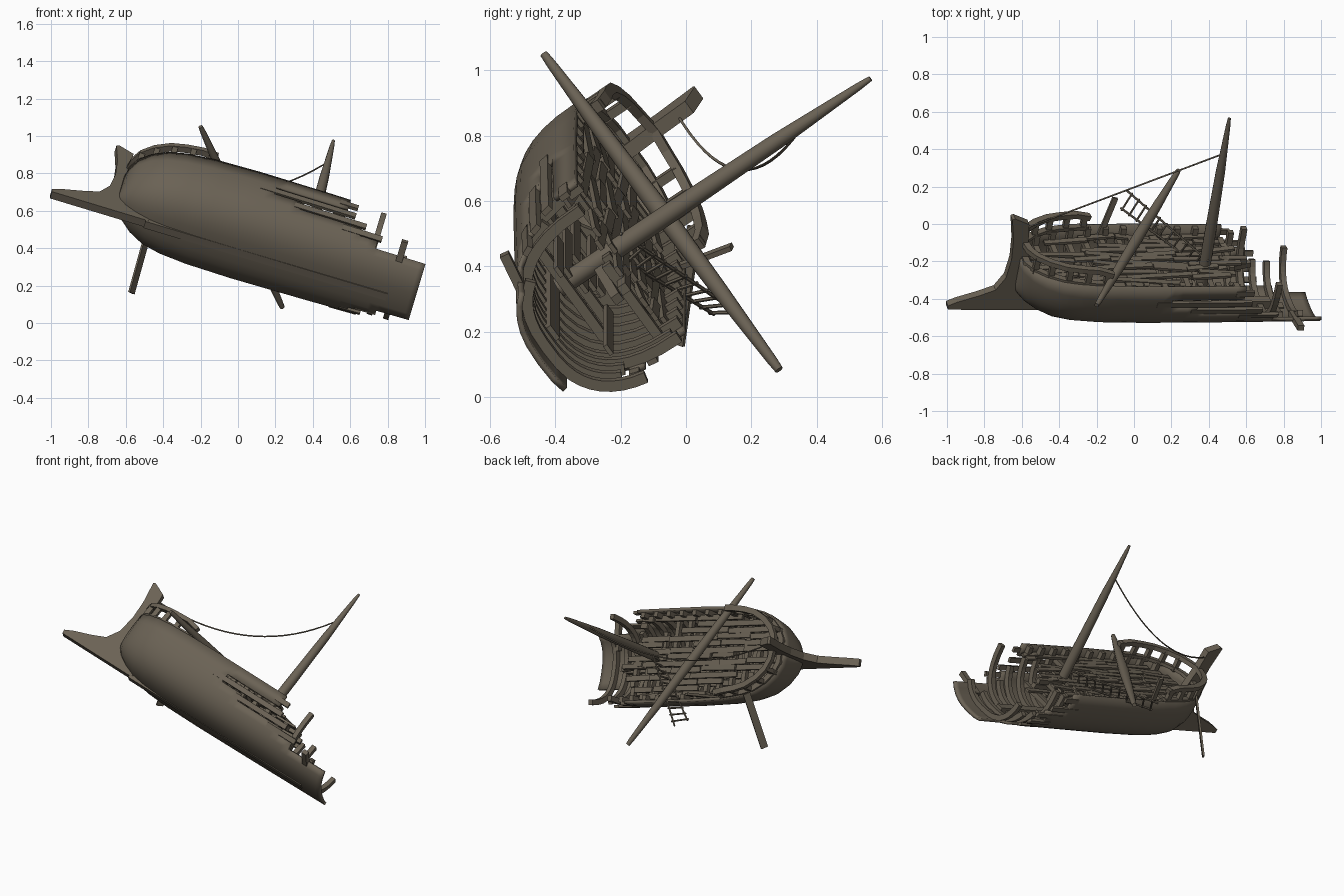
import bpy, bmesh, math, random
from mathutils import Vector

if "Cube" in bpy.data.objects:
    bpy.data.objects.remove(bpy.data.objects["Cube"])

random.seed(4)
# ship frame: A = aft, W = towards the raised side, U = ship's up
A = Vector((0.958, 0, -0.287))
W = Vector((0.235, -0.574, 0.785))
U = Vector((0.165, 0.819, 0.550))
O = Vector((0, -0.445, 0.385))

wood = bpy.data.materials.new("weathered_wood")
wood.diffuse_color = (0.145, 0.122, 0.090, 1)
wood.use_nodes = True
wood.node_tree.nodes["Principled BSDF"].inputs["Base Color"].default_value = wood.diffuse_color


def S(l, w, u):
    return O + A * l + W * w + U * u


def finish(name, bm, smooth=None):
    bmesh.ops.recalc_face_normals(bm, faces=bm.faces[:])
    me = bpy.data.meshes.new(name)
    bm.to_mesh(me)
    bm.free()
    ob = bpy.data.objects.new(name, me)
    bpy.context.collection.objects.link(ob)
    me.materials.append(wood)
    if smooth:
        bpy.context.view_layer.objects.active = ob
        ob.select_set(True)
        bpy.ops.object.shade_smooth_by_angle(angle=math.radians(smooth))
        ob.select_set(False)
    return ob


def sweep(bm, pts, sides, radii, up=U, square=None):
    """Tube (or rectangular bar when square=(w, h)) along points."""
    pts = [Vector(p) for p in pts]
    rings = []
    for i, p in enumerate(pts):
        d = (pts[min(i + 1, len(pts) - 1)] - pts[max(i - 1, 0)]).normalized()
        r = up if abs(d.dot(up)) < 0.9 else W
        s = d.cross(r).normalized()
        t = s.cross(d)
        if square:
            a, b = square[0] / 2, square[1] / 2
            offs = [s * x * a + t * y * b for x, y in ((1, 1), (-1, 1), (-1, -1), (1, -1))]
        else:
            offs = [(s * math.cos(k * math.tau / sides) + t * math.sin(k * math.tau / sides)) * radii[i]
                    for k in range(sides)]
        rings.append([bm.verts.new(p + o) for o in offs])
    n = len(rings[0])
    for a, b in zip(rings, rings[1:]):
        for k in range(n):
            bm.faces.new((a[k], a[(k + 1) % n], b[(k + 1) % n], b[k]))
    bm.faces.new(rings[0])
    bm.faces.new(rings[-1])


def bar(bm, pts, w, h, up=U):
    sweep(bm, pts, 4, None, up, (w, h))


# hull lines: station, half beam, bottom rise
LINES = [(-.69, .012, .14), (-.675, .085, .12), (-.64, .15, .085), (-.58, .205, .05), (-.5, .248, .02),
         (-.4, .272, .004), (-.25, .287, -.004), (0, .293, -.006), (.4, .289, -.004), (1, .278, 0)]
TOP = .335
E = 2 / 2.6


def lines(l):
    l = max(LINES[0][0], min(.999, l))
    for a, b in zip(LINES, LINES[1:]):
        if l <= b[0]:
            f = (l - a[0]) / (b[0] - a[0])
            return a[1] + (b[1] - a[1]) * f, a[2] + (b[2] - a[2]) * f


def skin(l, deg, inset=0.0):
    """Point of the hull surface; deg is 0 at the keel, +-90 at the sheer."""
    hb, ub = lines(l)
    f = math.radians(min(abs(deg), 90))
    w = max(hb - inset, .004) * math.sin(f) ** E
    u = ub + inset + (TOP - ub - inset) * (1 - max(math.cos(f), 0) ** E)
    return S(l, math.copysign(w, deg), u)


# planked hull shell, each strake broken off at its own station
stations = [-.69, -.683, -.675, -.66, -.64, -.61, -.58, -.54, -.5, -.45] + [-.4 + .05 * i for i in range(29)]
ENDS = {1: [1, 1, 1, 1, 1, .7, .6, .25, .1, .5], -1: [1, 1, .8, .65, .65, .7, .6, .65, .5, .5]}
bm = bmesh.new()
cache = {}


def hv(i, j):
    if (i, j) not in cache:
        cache[i, j] = bm.verts.new(skin(min(stations[i], .98), j * 9))
    return cache[i, j]


for side, ends in ENDS.items():
    for k, end in enumerate(ends):
        for i in range(len(stations) - 1):
            if stations[i + 1] <= end + .001:
                bm.faces.new((hv(i, side * k), hv(i + 1, side * k), hv(i + 1, side * (k + 1)), hv(i, side * (k + 1))))
hull = finish("hull_planking", bm, 35)
mod = hull.modifiers.new("thickness", "SOLIDIFY")
mod.thickness = .018
mod.offset = 0

# loose strakes across the torn openings
bm = bmesh.new()
for deg, l0, l1 in ((76, .02, .55), (67, .22, .62), (58, .5, .72), (86, .45, .55),
                    (-86, .45, .55), (-76, .4, .62), (-66, .5, .7), (-52, .55, .7), (-36, .6, .72)):
    n = 6
    pts = [skin(l0 + (l1 - l0) * i / n, deg, -.002) for i in range(n + 1)]
    h = skin(l0, deg + 3) - skin(l0, deg - 3)
    bar(bm, pts, .018, .032, h.normalized())
finish("loose_strakes", bm)

# keel and ram-shaped stem, outlined as seen from above
bm = bmesh.new()
outline = [(-1, -.445), (-1, -.425), (-.95, -.405), (-.83, -.37), (-.745, -.34), (-.69, -.275), (-.66, -.18),
           (-.65, -.08), (-.655, .035), (-.64, .04), (-.565, .01), (-.57, -.1), (-.56, -.25), (-.48, -.41), (-.48, -.447)]
loops = []
for s in (-.023, .023):
    vs = []
    for x, y in outline:
        u = (y + .445) / .819
        l = (x - .165 * u) / .958
        vs.append(bm.verts.new(S(l, s, u)))
    loops.append(vs)
    bm.faces.new(vs)
for i in range(len(outline)):
    j = (i + 1) % len(outline)
    bm.faces.new((loops[0][i], loops[0][j], loops[1][j], loops[1][i]))
finish("stem_and_ram", bm)
bm = bmesh.new()
bar(bm, [S(-.52, 0, .0), S(.83, 0, .0)], .045, .03)
bar(bm, [S(-.5, 0, .035), S(.75, 0, .035)], .05, .04)
finish("keel", bm)

# curved ribs: station, lowest angle on the sunken side, highest on the raised side
bm = bmesh.new()
ribs = [(-.55 + .1 * i, -90, 90) for i in range(11)] + [(.55, -88, 70), (.62, -90, 50), (.69, -60, 90),
                                                        (.77, -58, 30), (.86, -74, 48)]
for l, a, b in ribs:
    n = 16
    bar(bm, [skin(l, a + (b - a) * i / n, .024) for i in range(n + 1)], .034, .03, A)
bar(bm, [S(.84, .12, .05), S(.84, .315, .085)], .035, .03)
finish("ribs", bm)

# bow rail carried on stanchions
bm = bmesh.new()


def rail(l, side, u):
    hb = lines(l)[0]
    return S(l, side * (hb - .018), u)


rl = [-.25, -.33, -.42, -.5, -.58, -.64, -.672]
path = [rail(l, 1, .40 if l > -.3 else .42) for l in rl] + [S(-.685, 0, .425)]
path += [rail(l, -1, .40 if l > -.3 else .42) for l in reversed(rl)]
bar(bm, path, .036, .028)
bar(bm, [rail(l, 1, .338) for l in rl] + [rail(l, -1, .338) for l in reversed(rl)], .036, .02)
for l in (-.28, -.38, -.48, -.57, -.64):
    for s in (1, -1):
        bar(bm, [rail(l, s, .32), rail(l, s, .42)], .028, .03, A)
finish("bow_rail", bm)

# broken deck planks and beams
bm = bmesh.new()
for k in range(-6, 7):
    w = k * .0405
    l = -.62
    while l < 0 and lines(l)[0] - .02 < abs(w) + .018:
        l += .02
    stop = random.uniform(.38, .56)
    while l < stop:
        e = min(l + random.uniform(.18, .4), stop)
        if random.random() < .84:
            tilt = random.uniform(-.01, .01)
            bar(bm, [S(l, w, .285 + tilt), S(e - .004, w + tilt, .285 - tilt)], .034, .014)
        l = e
for k in range(-4, 5):
    l0 = random.uniform(-.4, .2)
    bar(bm, [S(l0, k * .044, .13), S(l0 + random.uniform(.3, .5), k * .044, .13)], .036, .014)
finish("deck_planks", bm)
bm = bmesh.new()
for i in range(12):
    l = -.55 + i * .095
    hb = lines(l - .015)[0] - .03
    bar(bm, [S(l, -hb, .262), S(l, hb * (1 if i < 9 else .1), .262)], .03, .03)
for l in (-.3, -.05, .2, .42):
    bar(bm, [S(l, -.21, .11), S(l, .21, .11)], .03, .03)
# fallen timbers
bar(bm, [(-.2, -.1, .37), (-.1, .14, .46)], .03, .016)
bar(bm, [(.3, -.28, .42), (.62, -.21, .30)], .03, .03)
bar(bm, [(.42, -.19, .38), (.6, -.19, .33)], .03, .03)
bar(bm, [(-.57, -.025, .16), (-.47, .025, .52)], .012, .045, Vector((.6, .8, 0)))
finish("beams_and_timbers", bm)

# mast and fallen yard
bm = bmesh.new()
m0, m1 = Vector((.35, -.39, .335)), Vector((.51, .565, .975))
sweep(bm, [m0.lerp(m1, t) for t in (0, .35, .7, .96, 1)], 14, [.031, .031, .025, .012, .008])
finish("mast", bm, 40)
bm = bmesh.new()
y0, y1 = Vector((-.2, -.435, 1.05)), Vector((.237, .285, .083))
sweep(bm, [y0.lerp(y1, t) for t in (0, .03, .25, .5, .75, .97, 1)], 14, [.012, .015, .025, .031, .025, .016, .013])
finish("yard", bm, 40)

# sagging stay from mast to stem
bm = bmesh.new()
r0, r1 = Vector((.463, .37, .85)), Vector((-.6, -.03, .87))
pts = []
for i in range(19):
    t = i / 18
    p = r0.lerp(r1, t)
    p.z -= .66 * t * (1 - t)
    pts.append(p)
sweep(bm, pts, 6, [.0045] * 19)
finish("stay_rope", bm, 60)

# torn rope ladder
bm = bmesh.new()
a0, a1 = Vector((-.04, .18, .245)), Vector((.4, -.2, .50))
b0, b1 = Vector((-.09, .10, .245)), Vector((.37, -.24, .45))
sweep(bm, [a0, a1], 6, [.006] * 2)
sweep(bm, [b0.lerp(b1, .04), b1], 6, [.006] * 2)
for i in range(11):
    t = .06 + i * .085
    p, q = a0.lerp(a1, t), b0.lerp(b1, t)
    sweep(bm, [p.lerp(q, -.12), p.lerp(q, 1.12)], 6, [.006] * 2)
finish("ladder", bm)
